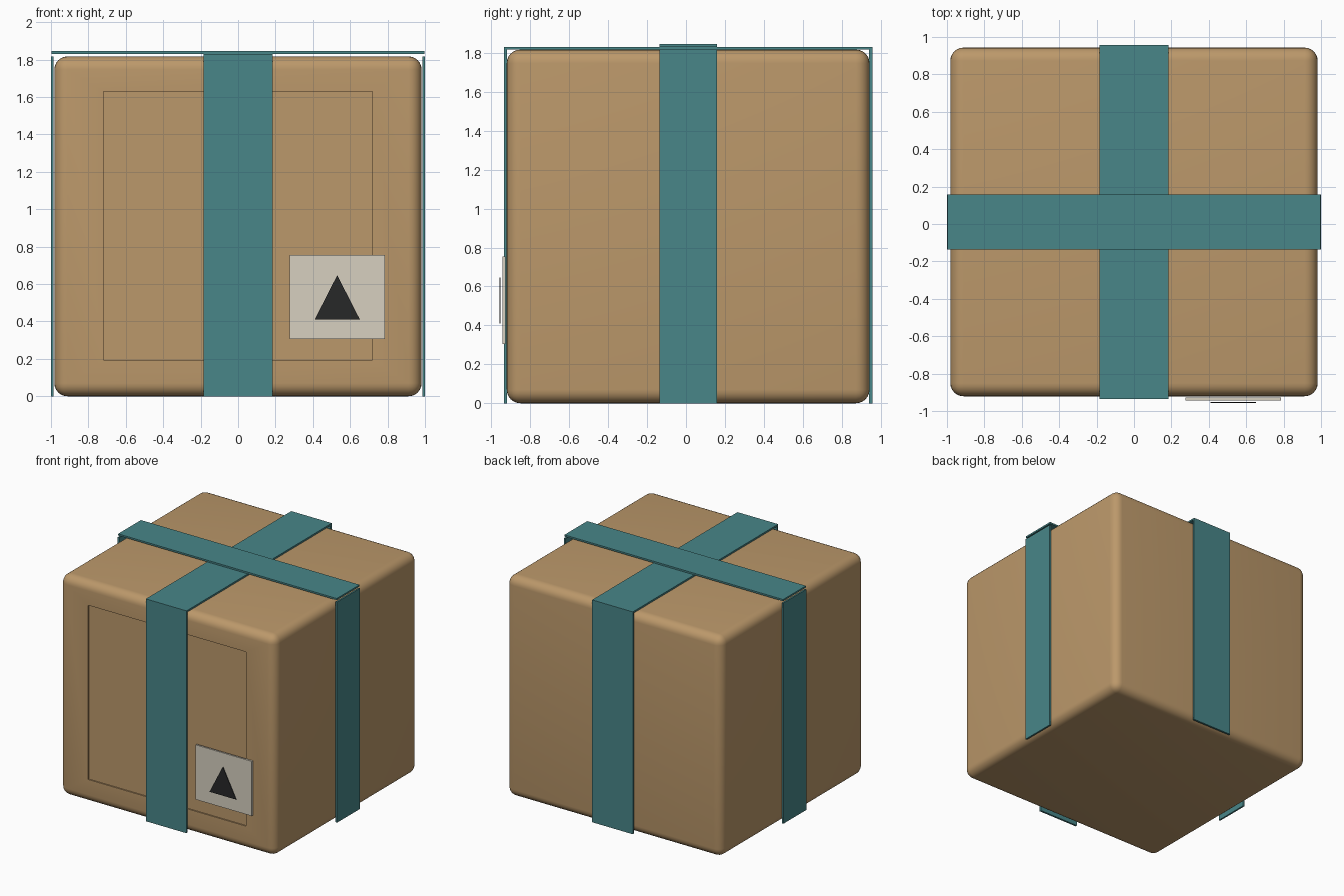
import bpy, bmesh
from mathutils import Vector

if "Cube" in bpy.data.objects:
    bpy.data.objects.remove(bpy.data.objects["Cube"])


def material(name, rgb):
    m = bpy.data.materials.new(name)
    m.diffuse_color = (*rgb, 1)
    m.use_nodes = True
    m.node_tree.nodes["Principled BSDF"].inputs["Base Color"].default_value = m.diffuse_color
    return m


CARD = material("cardboard", (0.50, 0.315, 0.145))
TAPE = material("teal_tape", (0.065, 0.24, 0.25))
PAPER = material("label_paper", (0.68, 0.63, 0.53))
INK = material("dark_ink", (0.02, 0.021, 0.022))


def make_object(name, bm, mat):
    bmesh.ops.recalc_face_normals(bm, faces=bm.faces)
    me = bpy.data.meshes.new(name)
    bm.to_mesh(me)
    bm.free()
    me.materials.append(mat)
    ob = bpy.data.objects.new(name, me)
    bpy.context.collection.objects.link(ob)
    return ob


def box_bm(x, y, z):
    """Box mesh from (min, max) ranges on each axis."""
    bm = bmesh.new()
    bmesh.ops.create_cube(bm, size=1)
    for v in bm.verts:
        v.co = Vector([(a + b) / 2 + c * (b - a) for (a, b), c in zip((x, y, z), v.co)])
    return bm


def box(name, x, y, z, mat):
    return make_object(name, box_bm(x, y, z), mat)


# Box dimensions
W, FRONT, BACK, TOP = 0.982, -0.921, 0.943, 1.817
MID, T = 0.011, 0.014

# Rounded carton body
bm = box_bm((-W, W), (FRONT, BACK), (0, TOP))
bmesh.ops.bevel(bm, geom=bm.edges[:], offset=0.07, segments=6, profile=0.5, affect='EDGES')

# Shallow rectangular panel recessed in the front
face = min(bm.faces, key=lambda f: f.calc_center_median().y)
bmesh.ops.inset_region(bm, faces=[face], thickness=0.1)
for v in face.verts:
    v.co.x = 0.72 if v.co.x > 0 else -0.72
    v.co.z = 1.63 if v.co.z > TOP / 2 else 0.195
inner = bmesh.ops.extrude_discrete_faces(bm, faces=[face])["faces"][0]
for v in inner.verts:
    v.co.y += 0.01
body = make_object("carton_body", bm, CARD)
bpy.context.view_layer.objects.active = body
body.select_set(True)
bpy.ops.object.shade_smooth_by_angle(angle=0.6)

# Tape running front to back, over the top
A = (-0.185, 0.185)
box("front_tape", A, (FRONT - T, FRONT + 0.002), (0, TOP), TAPE)
box("back_tape", A, (BACK - 0.002, BACK + T), (0, TOP), TAPE)
box("top_tape_lengthwise", A, (FRONT - T, BACK + T), (TOP, TOP + T), TAPE)

# Tape running side to side, crossing above
B = (MID - 0.148, MID + 0.148)
for side, s in (("left", -1), ("right", 1)):
    box(side + "_tape", sorted((s * (W + 0.004), s * 1.0)), B, (0, TOP), TAPE)
box("top_tape_crosswise", (-0.996, 0.996), B, (TOP + T, TOP + 2 * T), TAPE)

# Paper label on the front
box("label", (0.275, 0.785), (-0.943, -0.928), (0.305, 0.755), PAPER)

# Triangular mark on the label
bm = bmesh.new()
tri = bm.faces.new([bm.verts.new((x, -0.957, z)) for x, z in ((0.41, 0.41), (0.652, 0.41), (0.531, 0.647))])
ext = bmesh.ops.extrude_face_region(bm, geom=[tri])["geom"]
for v in ext:
    if isinstance(v, bmesh.types.BMVert):
        v.co.y += 0.005
make_object("label_triangle", bm, INK)
